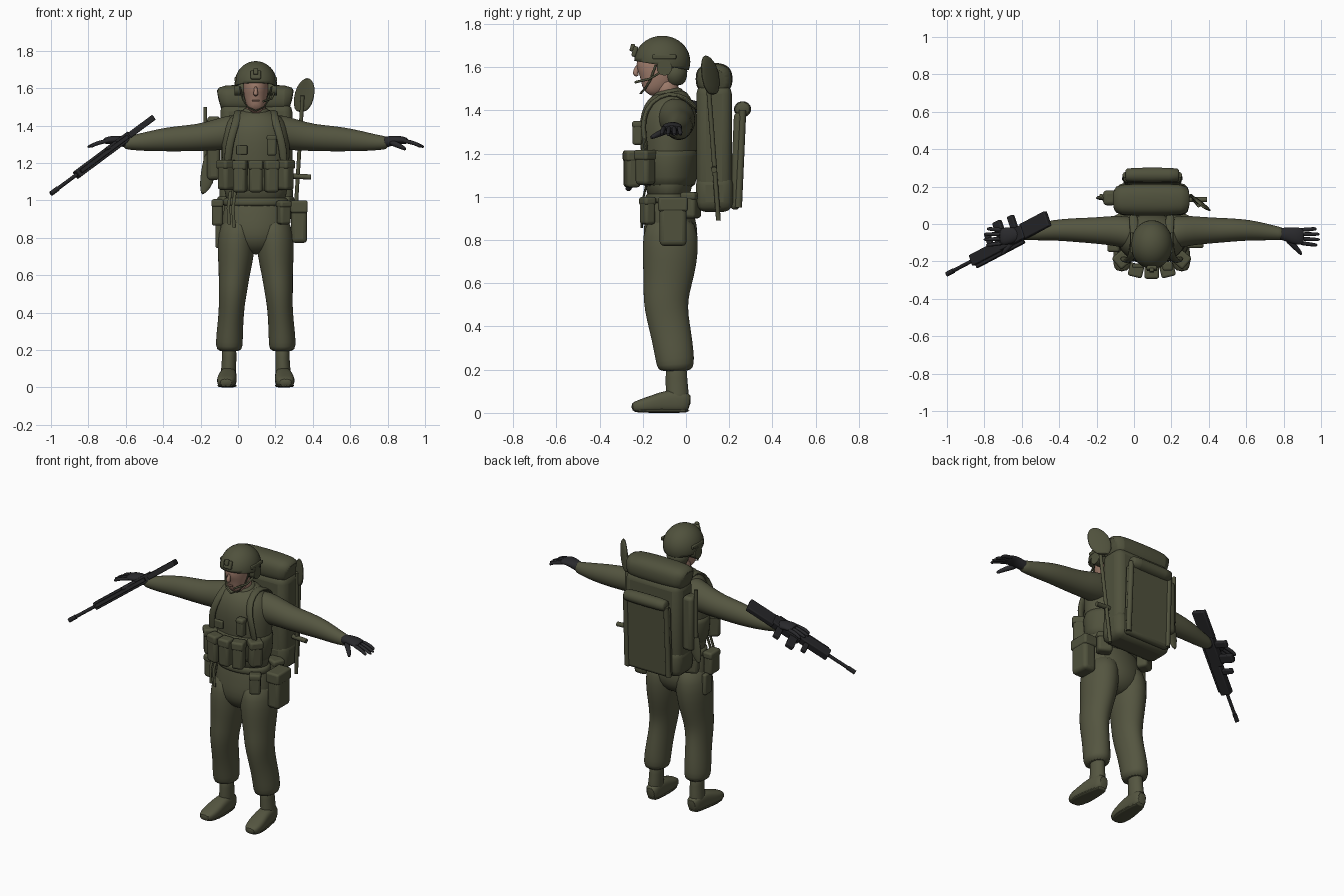
import bpy, bmesh, math
from mathutils import Vector, Matrix, Euler

C = 0.095  # x of the figure's mid-line; part coordinates are measured from it
X, Y, Z = Vector((1, 0, 0)), Vector((0, 1, 0)), Vector((0, 0, 1))


def material(name, rgb):
    m = bpy.data.materials.new(name)
    m.diffuse_color = (*rgb, 1)
    return m


OLIVE = material("olive_cloth", (0.090, 0.092, 0.052))
GEAR = material("olive_gear", (0.080, 0.083, 0.046))
SKIN = material("skin", (0.36, 0.21, 0.155))
GLOVE = material("glove_black", (0.022, 0.022, 0.025))
METAL = material("gun_black", (0.019, 0.019, 0.021))


def finish(name, bm, mat, s=1, subsurf=0, bevel=0):
    """Mirror if asked, move to the mid-line, shade and link."""
    bmesh.ops.transform(bm, matrix=Matrix.Translation((C, 0, 0)) @ Matrix.Diagonal((s, 1, 1, 1)), verts=bm.verts)
    bmesh.ops.recalc_face_normals(bm, faces=bm.faces)
    me = bpy.data.meshes.new(name)
    bm.to_mesh(me)
    bm.free()
    me.materials.append(mat)
    ob = bpy.data.objects.new(name, me)
    bpy.context.collection.objects.link(ob)
    if bevel:
        b = ob.modifiers.new("bevel", 'BEVEL')
        b.width, b.segments = bevel, 3
    if subsurf:
        ob.modifiers.new("subsurf", 'SUBSURF').levels = subsurf
        ob.modifiers["subsurf"].render_levels = subsurf
    bpy.context.view_layer.objects.active = ob
    ob.select_set(True)
    bpy.ops.object.shade_smooth_by_angle(angle=math.radians(45))
    ob.select_set(False)
    return ob


def both(name, sides):
    return [(s, name if len(sides) == 1 else ("left_" if s > 0 else "right_") + name) for s in sides]


def sweep(name, rings, mat, u=X, sides=(1,), n=16, sub=1, power=1.0):
    """Skin oval rings (x, y, z, radius along u, radius across) along a path."""
    for s, label in both(name, sides):
        bm = bmesh.new()
        u = u.normalized()
        p = [Vector(r[:3]) for r in rings]
        loops = []
        for i, r in enumerate(rings):
            t = p[min(i + 1, len(p) - 1)] - p[max(i - 1, 0)]
            v = t.cross(u).normalized()
            loop = []
            for k in range(n):
                a = 2 * math.pi * (k + 0.5) / n
                c, d = math.cos(a), math.sin(a)
                c, d = math.copysign(abs(c) ** power, c), math.copysign(abs(d) ** power, d)
                loop.append(bm.verts.new(p[i] + u * c * r[3] + v * d * r[4]))
            loops.append(loop)
        for a, b in zip(loops, loops[1:]):
            for k in range(n):
                bm.faces.new((a[k], a[(k + 1) % n], b[(k + 1) % n], b[k]))
        bm.faces.new(loops[0])
        bm.faces.new(loops[-1])
        finish(label, bm, mat, s, sub)


def tube(name, pts, r, mat, u=X, sides=(1,), flat=None):
    sweep(name, [(*q, r, flat or r) for q in pts], mat, u, sides, 10, 0)


def box(name, pos, size, mat, bevel=0.01, rot=(0, 0, 0), sides=(1,)):
    for s, label in both(name, sides):
        bm = bmesh.new()
        bmesh.ops.create_cube(bm, size=1, matrix=Matrix.LocRotScale(
            Vector(pos), Euler([math.radians(a) for a in rot]), Vector(size)))
        finish(label, bm, mat, s, 0, bevel)


def pouch(name, pos, size, turn=0, sides=(1,)):
    """Soft pouch with a flap over its upper front."""
    box(name, pos, size, GEAR, min(size) * 0.25, (0, 0, turn), sides)
    top = (pos[0], pos[1], pos[2] + size[2] * 0.36)
    box(name + "_flap", top, (size[0] * 1.08, size[1] * 1.1, size[2] * 0.3), GEAR, 0.012, (0, 0, turn), sides)


LR = (1, -1)

# --- clothing: jacket, trousers, sleeves
sweep("jacket", [(0, -.08, .97, .165, .095), (0, -.08, 1.05, .168, .11), (0, -.08, 1.15, .175, .125),
                 (0, -.08, 1.26, .185, .135), (0, -.08, 1.35, .185, .138), (0, -.075, 1.42, .165, .12),
                 (0, -.07, 1.465, .115, .09), (0, -.075, 1.49, .07, .068)], OLIVE, n=24)
sweep("collar", [(0, -.075, 1.44, .085, .08), (0, -.085, 1.475, .073, .075), (0, -.09, 1.5, .066, .066)], OLIVE)
sweep("trouser_seat", [(0, -.08, 1.03, .160, .09), (0, -.08, .97, .168, .10), (0, -.075, .90, .182, .118),
                       (0, -.07, .82, .185, .13), (0, -.07, .76, .15, .11), (0, -.07, .71, .07, .06)], OLIVE, n=24)
sweep("trouser_leg", [(.085, -.075, .92, .085, .10), (.104, -.07, .82, .103, .133), (.106, -.075, .70, .098, .128),
                      (.115, -.085, .60, .083, .112), (.122, -.095, .52, .078, .105), (.128, -.085, .44, .069, .098),
                      (.134, -.068, .36, .069, .094), (.140, -.055, .28, .072, .092), (.142, -.048, .22, .073, .088),
                      (.141, -.048, .19, .062, .076)], OLIVE, sides=LR, n=20)
sweep("sleeve", [(.06, -.06, 1.37, .09, .09), (.13, -.045, 1.365, .088, .094), (.21, -.035, 1.35, .08, .084),
                 (.31, -.035, 1.335, .07, .072), (.42, -.032, 1.33, .064, .069), (.52, -.032, 1.322, .056, .06),
                 (.61, -.042, 1.312, .046, .048), (.68, -.05, 1.308, .036, .037), (.71, -.053, 1.308, .032, .033)],
      OLIVE, Y, LR, 20)

# --- boots
sweep("boot_shaft", [(.142, -.045, .24, .042, .052), (.142, -.045, .16, .038, .05),
                     (.145, -.04, .09, .042, .055), (.148, -.04, .03, .044, .055)], OLIVE, sides=LR)
sweep("boot_foot", [(.143, .022, .045, .03, .038), (.145, -.01, .052, .043, .052), (.148, -.08, .055, .046, .055),
                    (.153, -.15, .042, .053, .041), (.158, -.21, .032, .052, .031), (.16, -.255, .025, .033, .02)],
      OLIVE, sides=LR, power=.7)
sweep("boot_sole", [(.143, .02, .01, .034, .01), (.148, -.08, .01, .044, .01), (.155, -.17, .01, .055, .01),
                    (.16, -.25, .012, .036, .01)], GEAR, sides=LR, power=.6)

# --- gloved hands
sweep("glove_palm", [(.66, -.05, 1.308, .031, .032), (.70, -.053, 1.312, .033, .03), (.75, -.062, 1.325, .045, .024),
                     (.79, -.066, 1.322, .048, .02), (.815, -.066, 1.315, .043, .016)], GLOVE, Y, LR)
for i, (y0, y1, reach) in enumerate([(-.1, -.112, .885), (-.077, -.083, .902), (-.055, -.054, .9), (-.033, -.026, .88)]):
    sweep(f"finger_{i + 1}", [(.78, y0, 1.32, .012, .013), (.83, (y0 + y1) / 2, 1.312, .012, .012),
                              (.87, y1, 1.297, .011, .011), (reach, y1, 1.284, .008, .008)], GLOVE, Y, LR, 8)
sweep("thumb", [(.72, -.075, 1.312, .02, .018), (.755, -.112, 1.298, .016, .016), (.785, -.142, 1.283, .013, .013),
                (.802, -.166, 1.272, .008, .008)], GLOVE, Vector((1, .8, 0)), LR, 10)

# --- head and helmet
sweep("neck", [(0, -.08, 1.44, .055, .055), (0, -.09, 1.5, .053, .056), (0, -.1, 1.56, .054, .06)], SKIN)
sweep("head", [(0, -.185, 1.483, .025, .022), (0, -.17, 1.498, .042, .052), (0, -.14, 1.53, .058, .088),
               (0, -.13, 1.575, .066, .1), (0, -.125, 1.63, .071, .108), (0, -.12, 1.69, .055, .08)], SKIN, n=20)
sweep("nose", [(0, -.218, 1.612, .009, .012), (0, -.232, 1.58, .011, .015), (0, -.236, 1.568, .015, .014),
               (0, -.22, 1.56, .008, .008)], SKIN, n=10)
box("mouth", (0, -.219, 1.533), (.04, .014, .008), SKIN, .003)
sweep("nape_pad", [(0, -.05, 1.51, .05, .04), (0, -.052, 1.55, .068, .06), (0, -.055, 1.61, .08, .068)], GEAR)

bm = bmesh.new()
bmesh.ops.create_uvsphere(bm, u_segments=32, v_segments=20, radius=1, matrix=Matrix.LocRotScale(
    Vector((0, -.11, 1.625)), None, Vector((.113, .13, .12))))
bmesh.ops.bisect_plane(bm, geom=bm.verts[:] + bm.edges[:] + bm.faces[:], plane_co=(0, -.11, 1.607),
                       plane_no=(0, .17, 1), clear_inner=True)
helmet = finish("helmet", bm, GEAR)
helmet.modifiers.new("shell", 'SOLIDIFY').thickness = .012
box("helmet_mount", (0, -.237, 1.672), (.055, .022, .05), GEAR, .008, (-15, 0, 0))
box("helmet_mount_arm", (0, -.248, 1.69), (.025, .02, .035), GEAR, .006, (-15, 0, 0))
box("helmet_rail", (.107, -.10, 1.648), (.014, .11, .022), GEAR, .005, sides=LR)
tube("headset_cup", [(.065, -.10, 1.597), (.106, -.10, 1.597), (.113, -.10, 1.597)], .037, GEAR, Y, LR)
tube("headset_microphone", [(.1, -.11, 1.58), (.085, -.17, 1.545), (.04, -.235, 1.53)], .006, GEAR, Z)
tube("chin_strap", [(.085, -.14, 1.61), (.07, -.165, 1.54), (.045, -.19, 1.5), (0, -.21, 1.478)],
     .006, GEAR, Y, LR, .004)

# --- vest, belt and pouches
sweep("vest_band", [(0, -.08, 1.03, .17, .122), (0, -.08, 1.08, .182, .132), (0, -.08, 1.2, .19, .142),
                    (0, -.08, 1.23, .184, .136)], GEAR, n=24)
sweep("belt", [(0, -.08, .965, .175, .108), (0, -.08, .98, .178, .112), (0, -.08, 1.005, .176, .11),
               (0, -.08, 1.02, .17, .1)], GEAR, n=24)
sweep("shoulder_strap", [(.15, -.18, 1.19, .022, .012), (.145, -.195, 1.28, .022, .012), (.125, -.2, 1.36, .022, .012),
                         (.1, -.165, 1.44, .023, .012), (.09, -.08, 1.482, .025, .014), (.095, 0, 1.46, .025, .012),
                         (.1, .055, 1.4, .025, .012)], GEAR, sides=LR, n=12)
pouch("centre_pouch", (0, -.257, 1.128), (.072, .065, .17))
pouch("front_pouch", (.084, -.248, 1.128), (.072, .065, .17), 14, LR)
pouch("side_pouch", (.158, -.188, 1.135), (.075, .075, .16), 50, LR)
pouch("radio_pouch", (.085, -.225, 1.295), (.05, .045, .11))
box("chest_patch", (-.075, -.222, 1.27), (.06, .02, .05), GEAR, .006)
pouch("hip_pouch", (.15, -.178, .935), (.065, .055, .125), 30)
pouch("canteen_pouch", (.232, -.06, .885), (.085, .125, .225))
pouch("rear_hip_pouch", (.15, .025, .96), (.09, .07, .12), -25, LR)
pouch("pistol_pouch", (-.205, -.1, .935), (.06, .09, .14))
box("thigh_holster", (-.2, -.06, .81), (.03, .07, .13), GEAR, .01)
for dx, low in ((-.135, .87), (-.11, .855)):
    tube("hanging_strap", [(dx, -.185, 1.05), (dx - .012, -.205, .96), (dx - .006, -.205, low)], .009, GEAR, X, flat=.005)

# --- rucksack
box("rucksack_body", (.003, .13, 1.225), (.385, .165, .59), GEAR, .045)
box("rucksack_base", (.003, .132, 1.015), (.392, .172, .17), GEAR, .045)
sweep("bedroll", [(-.2, .13, 1.54, .06, .055), (-.185, .13, 1.545, .085, .074), (0, .13, 1.545, .087, .076),
                  (.18, .13, 1.545, .085, .074), (.195, .13, 1.54, .06, .055)], GEAR, Y, n=20, power=.8)
box("rear_panel", (.003, .235, 1.165), (.31, .045, .45), GEAR, .02, (-2.5, 0, 0))
for side in LR:
    tube("rear_panel_edge", [(.003 + side * .145, .242, .95), (.003 + side * .142, .262, 1.4)], .017, GEAR)
sweep("rear_roll", [(-.142, .262, 1.405, .03, .03), (-.135, .262, 1.405, .041, .038), (.14, .262, 1.405, .041, .038),
                    (.147, .262, 1.405, .03, .03)], GEAR, Y)
box("rucksack_side_pocket", (-.225, .14, 1.28), (.07, .08, .34), GEAR, .02)

# --- digging tool on one side of the pack, blade tool on the other
tube("spade_handle", [(.25, .1, 1.56), (.235, .12, 1.3), (.21, .15, .89)], .011, GEAR, X)
sweep("spade_blade", [(.24, .125, 1.47, .03, .012), (.252, .118, 1.51, .066, .012), (.262, .11, 1.58, .07, .012),
                      (.272, .1, 1.63, .05, .01), (.275, .09, 1.655, .012, .006)], GEAR, Vector((.8, -.6, 0)))
tube("spade_pick", [(.2, .13, 1.13), (.295, .13, 1.125)], .014, GEAR, Y)
tube("blade_tool_handle", [(-.27, .15, 1.5), (-.27, .15, 1.2)], .011, GEAR)
sweep("blade_tool_sheath", [(-.25, .14, 1.26, .02, .012), (-.255, .14, 1.18, .035, .014), (-.26, .14, 1.09, .042, .014),
                            (-.285, .14, 1.03, .008, .008)], GEAR)

# --- rifle: built along its own axis from the muzzle, lying on its side
muzzle = Vector((-1.0 - C, -.268, 1.036))
axis = Vector((.545, .288, .405)).normalized()
under = (Y - axis * Y.dot(axis)).normalized()
flank = axis.cross(under)
frame = Matrix((axis, under, flank)).transposed().to_4x4()


def rifle_part(name, along, drop, length, depth, width, bevel=.006):
    bm = bmesh.new()
    local = Matrix.LocRotScale(Vector((along, drop, 0)), None, Vector((length, depth, width)))
    bmesh.ops.create_cube(bm, size=1, matrix=Matrix.Translation(muzzle) @ frame @ local)
    finish(name, bm, METAL, 1, 0, bevel)


tube("rifle_barrel", [muzzle, muzzle + axis * .25], .01, METAL, under)
tube("rifle_muzzle", [muzzle, muzzle + axis * .05], .013, METAL, under)
rifle_part("rifle_handguard", .29, 0, .21, .062, .046)
rifle_part("rifle_receiver", .47, .01, .19, .075, .046)
rifle_part("rifle_stock", .645, .012, .18, .085, .032)
rifle_part("rifle_top_rail", .37, -.04, .34, .018, .022, .003)
rifle_part("rifle_magazine", .415, .085, .05, .09, .03)
rifle_part("rifle_grip", .51, .08, .038, .085, .028)
rifle_part("rifle_foregrip", .33, .06, .03, .07, .026)
